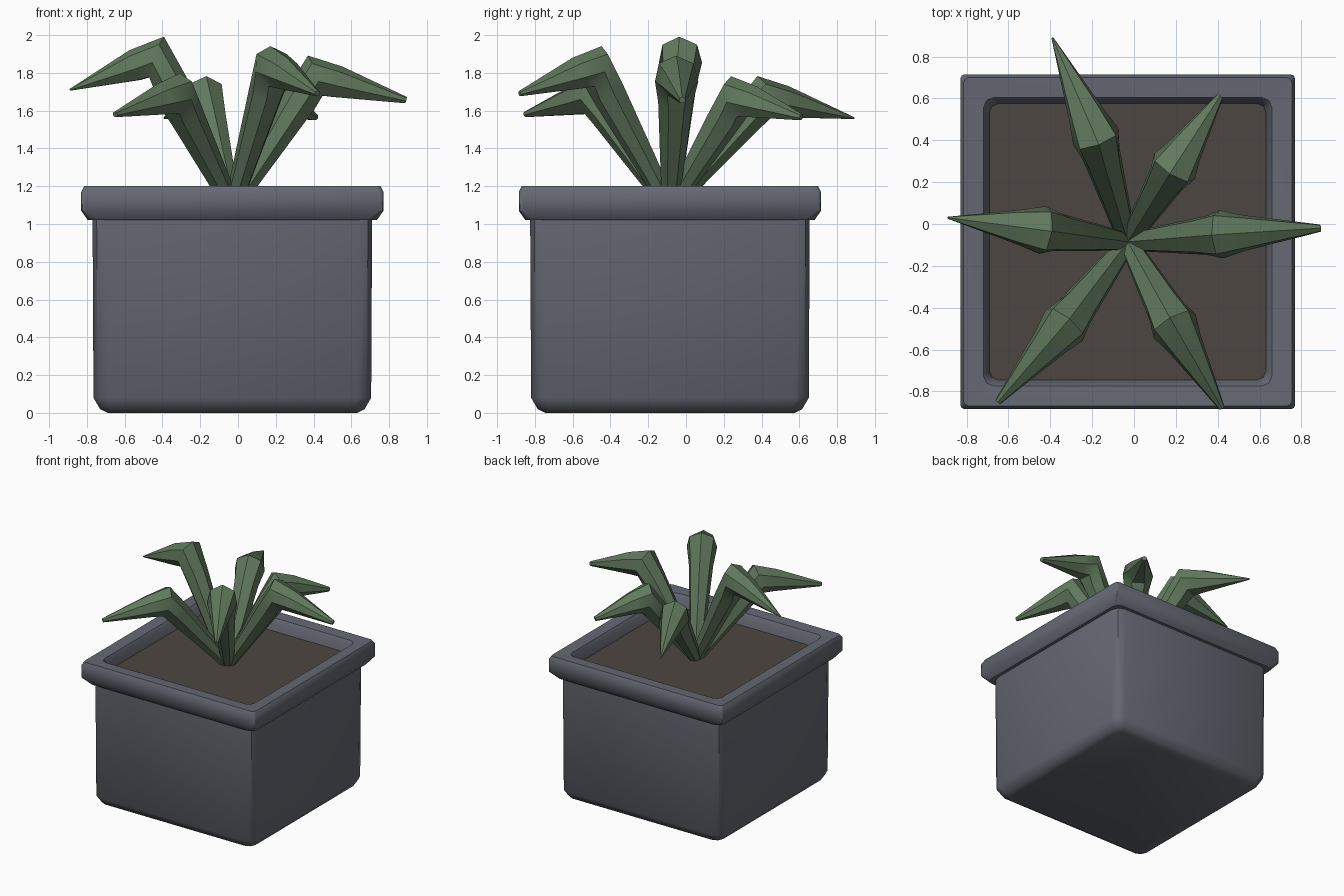
import bpy, bmesh, math
from mathutils import Vector

if "Cube" in bpy.data.objects:
    bpy.data.objects.remove(bpy.data.objects["Cube"])

CX, CY = -0.03, -0.085   # planter centre


def material(name, rgb):
    m = bpy.data.materials.new(name)
    m.diffuse_color = (*rgb, 1)
    m.use_nodes = True
    m.node_tree.nodes["Principled BSDF"].inputs["Base Color"].default_value = m.diffuse_color
    return m


def build(name, rings, mat, angle):
    """Skin a list of equal-length point rings and cap both ends."""
    bm = bmesh.new()
    loops = [[bm.verts.new(p) for p in r] for r in rings]
    for a, b in zip(loops, loops[1:]):
        n = len(a)
        for i in range(n):
            j = (i + 1) % n
            bm.faces.new((a[i], a[j], b[j], b[i]))
    bm.faces.new(loops[0][::-1])
    bm.faces.new(loops[-1])
    bmesh.ops.recalc_face_normals(bm, faces=bm.faces)
    me = bpy.data.meshes.new(name)
    bm.to_mesh(me)
    bm.free()
    me.materials.append(mat)
    ob = bpy.data.objects.new(name, me)
    bpy.context.collection.objects.link(ob)
    bpy.ops.object.select_all(action='DESELECT')
    ob.select_set(True)
    bpy.context.view_layer.objects.active = ob
    bpy.ops.object.shade_smooth_by_angle(angle=math.radians(angle))
    return ob


def rounded_square(half, corner, z, steps=2):
    pts = []
    for q, (sx, sy) in enumerate([(1, 1), (-1, 1), (-1, -1), (1, -1)]):
        for k in range(steps + 1):
            a = math.pi / 2 * (q + k / steps)
            pts.append(Vector((CX + sx * (half - corner) + corner * math.cos(a),
                               CY + sy * (half - corner) + corner * math.sin(a), z)))
    return pts


def ring(centre, axis, r, sides=7):
    """Polygon around an axis with one corner facing up."""
    axis = axis.normalized()
    side = axis.cross(Vector((0, 0, 1))).normalized()
    up = side.cross(axis)
    return [centre + r * (math.cos(t) * up + math.sin(t) * side)
            for t in (2 * math.pi * i / sides for i in range(sides))]


grey = material("pot_grey", (0.13, 0.14, 0.17))
brown = material("soil_brown", (0.075, 0.062, 0.052))
green = material("leaf_green", (0.12, 0.19, 0.11))

# Planter: body, flared rim and inner wall as one profile (half width, corner, z)
profile = [(0.66, 0.05, 0.0), (0.70, 0.06, 0.02), (0.735, 0.075, 0.08),
           (0.74, 0.075, 1.02), (0.765, 0.05, 1.02), (0.80, 0.02, 1.07),
           (0.80, 0.02, 1.17), (0.785, 0.025, 1.20), (0.69, 0.05, 1.195),
           (0.675, 0.05, 1.17), (0.655, 0.04, 1.07)]
build("planter", [rounded_square(*p) for p in profile], grey, 40)

# Soil
build("soil", [rounded_square(0.645, 0.04, 1.05), rounded_square(0.66, 0.04, 1.10)],
      brown, 30)

# Leaves: elbow, tip and tip radius
leaves = [((-0.43, -0.03, 1.88), (-0.89, 0.03, 1.71), 0.005),
          ((0.41, -0.05, 1.78), (0.89, -0.02, 1.655), 0.018),
          ((-0.18, 0.41, 1.67), (-0.39, 0.89, 1.56), 0.005),
          ((0.19, 0.27, 1.67), (0.41, 0.61, 1.565), 0.018),
          ((-0.33, -0.48, 1.685), (-0.65, -0.85, 1.58), 0.016),
          ((0.19, -0.48, 1.83), (0.42, -0.88, 1.69), 0.015)]
root = Vector((CX, CY, 1.09))
for i, (elbow, tip, tip_r) in enumerate(leaves):
    elbow, tip = Vector(elbow), Vector(tip)
    stem, blade = (elbow - root).normalized(), (tip - elbow).normalized()
    rings = [ring(root, stem, 0.045),
             ring(root.lerp(elbow, 0.82), stem, 0.095),
             ring(elbow, stem + blade * 1.1, 0.118),
             ring(elbow.lerp(tip, 0.25), blade, 0.088),
             ring(tip, blade, tip_r)]
    build(f"leaf_{i + 1}", rings, green, 40)
